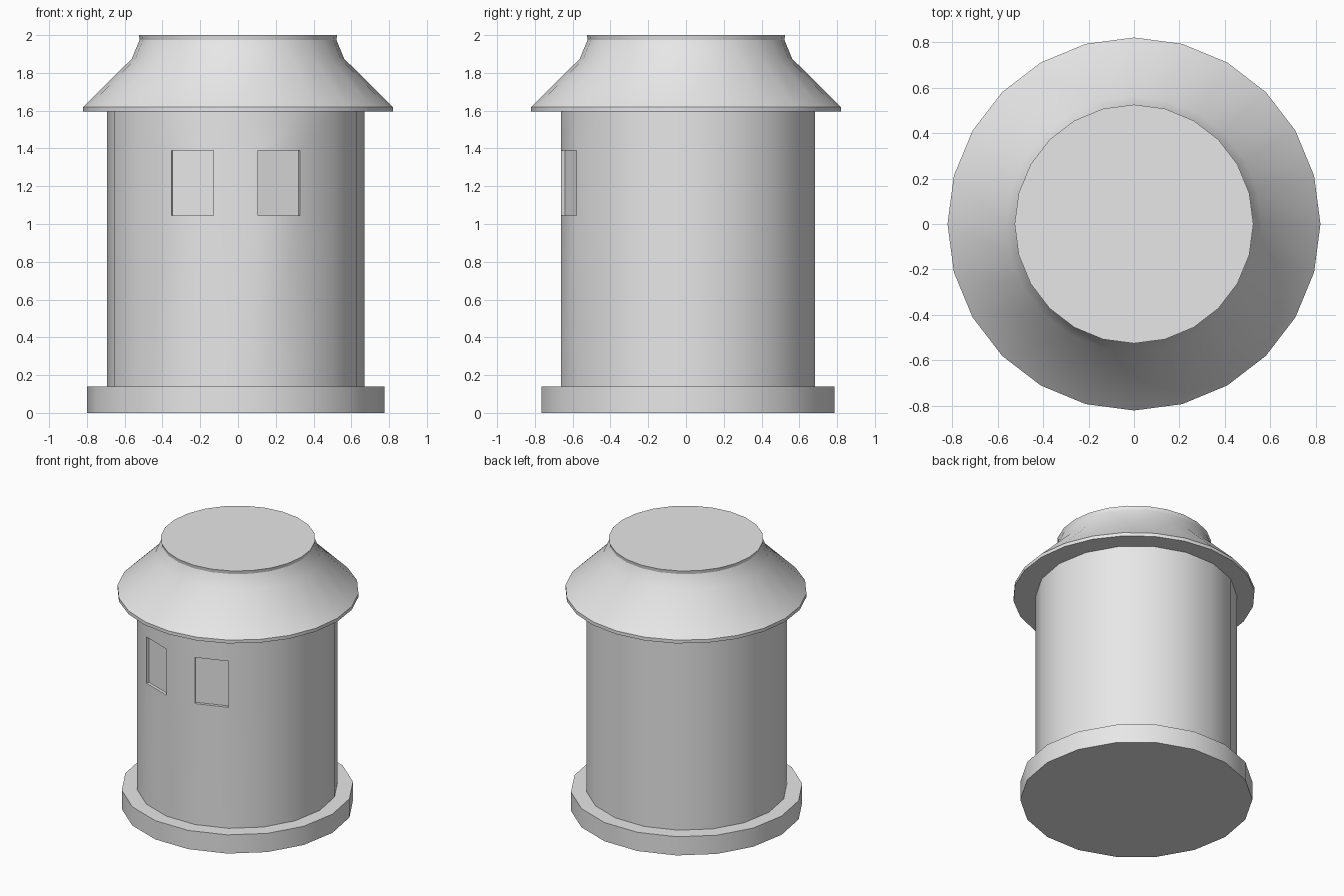
import bpy, bmesh
from math import cos, sin, pi, radians, atan2, degrees

cube = bpy.data.objects.get("Cube")
if cube:
    bpy.data.objects.remove(cube, do_unlink=True)

# Single stone-grey material
grey = bpy.data.materials.new("plain grey")
grey.use_nodes = True
colour = (0.8, 0.8, 0.8, 1)
grey.diffuse_color = colour
grey.node_tree.nodes["Principled BSDF"].inputs["Base Color"].default_value = colour


def lathe(name, profile, sides, centre=(0, 0), edit=None):
    """Turn a (radius, height) profile into a capped solid."""
    bm = bmesh.new()
    rings = []
    for r, z in profile:
        rings.append([bm.verts.new((r * cos(2 * pi * i / sides),
                                    r * sin(2 * pi * i / sides), z))
                      for i in range(sides)])
    for low, high in zip(rings, rings[1:]):
        for i in range(sides):
            j = (i + 1) % sides
            bm.faces.new((low[i], low[j], high[j], high[i]))
    bm.faces.new(rings[0][::-1])
    bm.faces.new(rings[-1])
    bm.normal_update()
    if edit:
        edit(bm)
    mesh = bpy.data.meshes.new(name)
    bm.to_mesh(mesh)
    bm.free()
    mesh.materials.append(grey)
    obj = bpy.data.objects.new(name, mesh)
    obj.location = (*centre, 0)
    bpy.context.collection.objects.link(obj)
    bpy.ops.object.select_all(action='DESELECT')
    obj.select_set(True)
    bpy.context.view_layer.objects.active = obj
    bpy.ops.object.shade_smooth_by_angle(angle=radians(30))
    return obj


def recess_windows(bm):
    """Push in the two wall panels either side of the front centre."""
    panels = []
    for f in bm.faces:
        c = f.calc_center_median()
        bearing = degrees(atan2(c.y, c.x))
        if 1.1 < c.z < 1.3 and min(abs(bearing + 70), abs(bearing + 110)) < 5:
            panels.append(f)
    for f in bmesh.ops.extrude_discrete_faces(bm, faces=panels)["faces"]:
        f.normal_update()
        bmesh.ops.translate(bm, verts=f.verts[:], vec=f.normal * -0.022)


tower_centre = (-0.012, 0.01)

# Plinth and wall share an 18-sided plan
lathe("base_plinth", [(0.787, 0), (0.787, 0.14)], 18, tower_centre)
lathe("tower_wall", [(0.682, 0.14), (0.682, 1.045), (0.682, 1.39), (0.682, 1.6)],
      18, tower_centre, recess_windows)

# Flared roof with a thin eave and a flat top
lathe("flared_roof", [(0.82, 1.595), (0.82, 1.62), (0.562, 1.875),
                      (0.521, 1.975), (0.525, 2.0)], 24)
